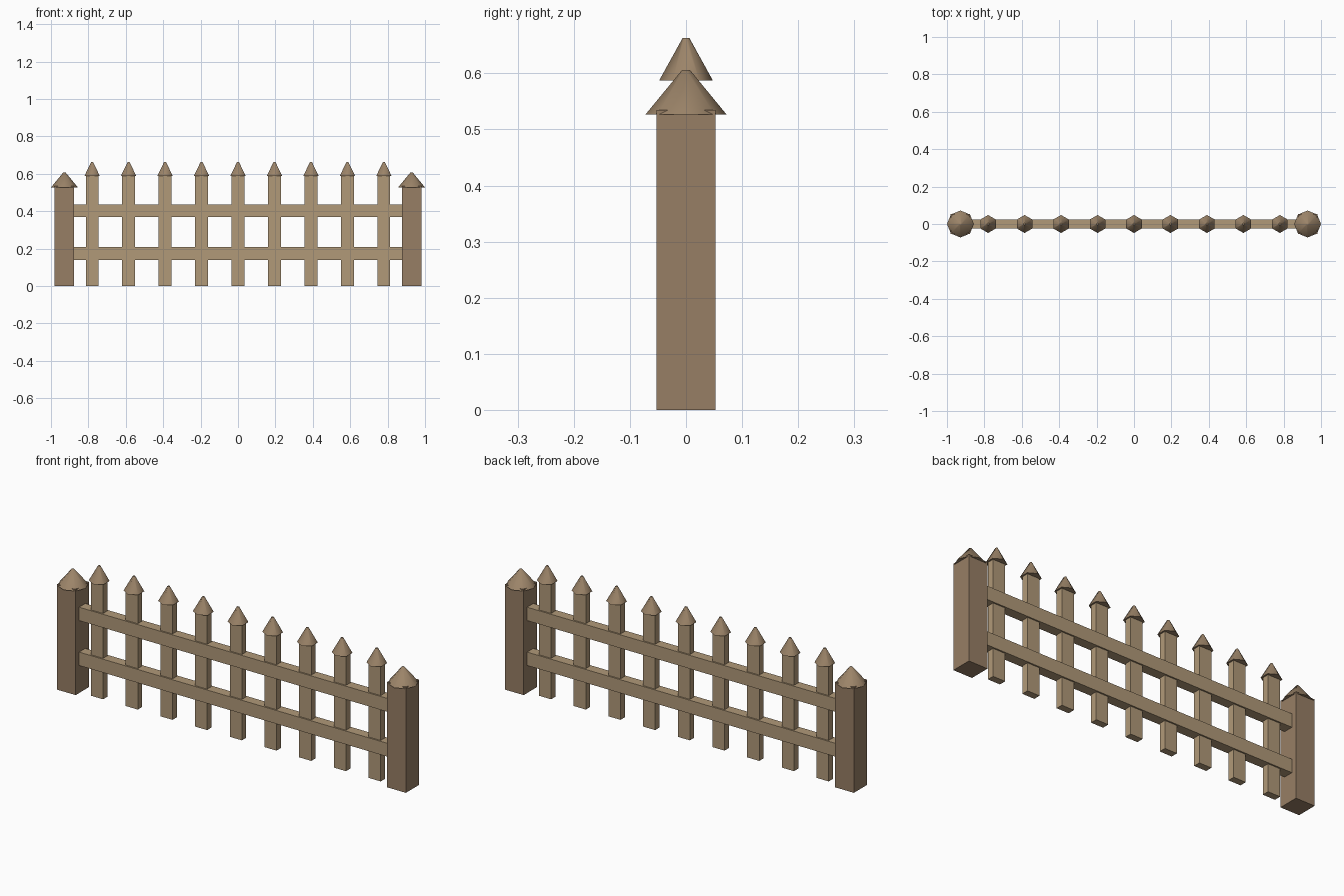
import bpy
import math

if "Cube" in bpy.data.objects:
    bpy.data.objects.remove(bpy.data.objects["Cube"])


def material(name, color):
    m = bpy.data.materials.new(name)
    m.diffuse_color = color
    m.use_nodes = True
    m.node_tree.nodes["Principled BSDF"].inputs["Base Color"].default_value = m.diffuse_color
    return m


post_wood = material("post_wood", (0.31, 0.21, 0.13, 1))
rail_wood = material("rail_wood", (0.44, 0.32, 0.19, 1))
cap_wood = material("cap_wood", (0.33, 0.23, 0.14, 1))


def box(name, x, z0, z1, width, depth, mat):
    bpy.ops.mesh.primitive_cube_add(size=1, location=(x, 0, (z0 + z1) / 2))
    ob = bpy.context.object
    ob.name = name
    ob.scale = (width, depth, z1 - z0)
    bpy.ops.object.transform_apply(location=False, rotation=False, scale=True)
    ob.data.materials.append(mat)


def cap(name, x, z0, z1, sides, r_base, r_top):
    bpy.ops.mesh.primitive_cone_add(vertices=sides, radius1=r_base, radius2=r_top,
                                    depth=z1 - z0, location=(x, 0, (z0 + z1) / 2))
    ob = bpy.context.object
    ob.name = name
    ob.data.materials.append(cap_wood)
    bpy.ops.object.shade_smooth_by_angle(angle=math.radians(60))


# End posts with eight-sided caps
for side, x in (("left", -0.928), ("right", 0.928)):
    box(f"{side}_post", x, 0, 0.535, 0.105, 0.105, post_wood)
    cap(f"{side}_post_cap", x, 0.527, 0.606, 8, 0.072, 0.007)

# Pickets with six-sided points
for i in range(9):
    x = (i - 4) * 0.195
    box(f"picket_{i + 1}", x, 0, 0.59, 0.068, 0.035, rail_wood)
    cap(f"picket_point_{i + 1}", x, 0.587, 0.663, 6, 0.048, 0.006)

# Horizontal rails running into the posts
for name, z0, z1 in (("lower_rail", 0.14, 0.208), ("upper_rail", 0.368, 0.436)):
    box(name, 0, z0, z1, 1.8, 0.05, rail_wood)
